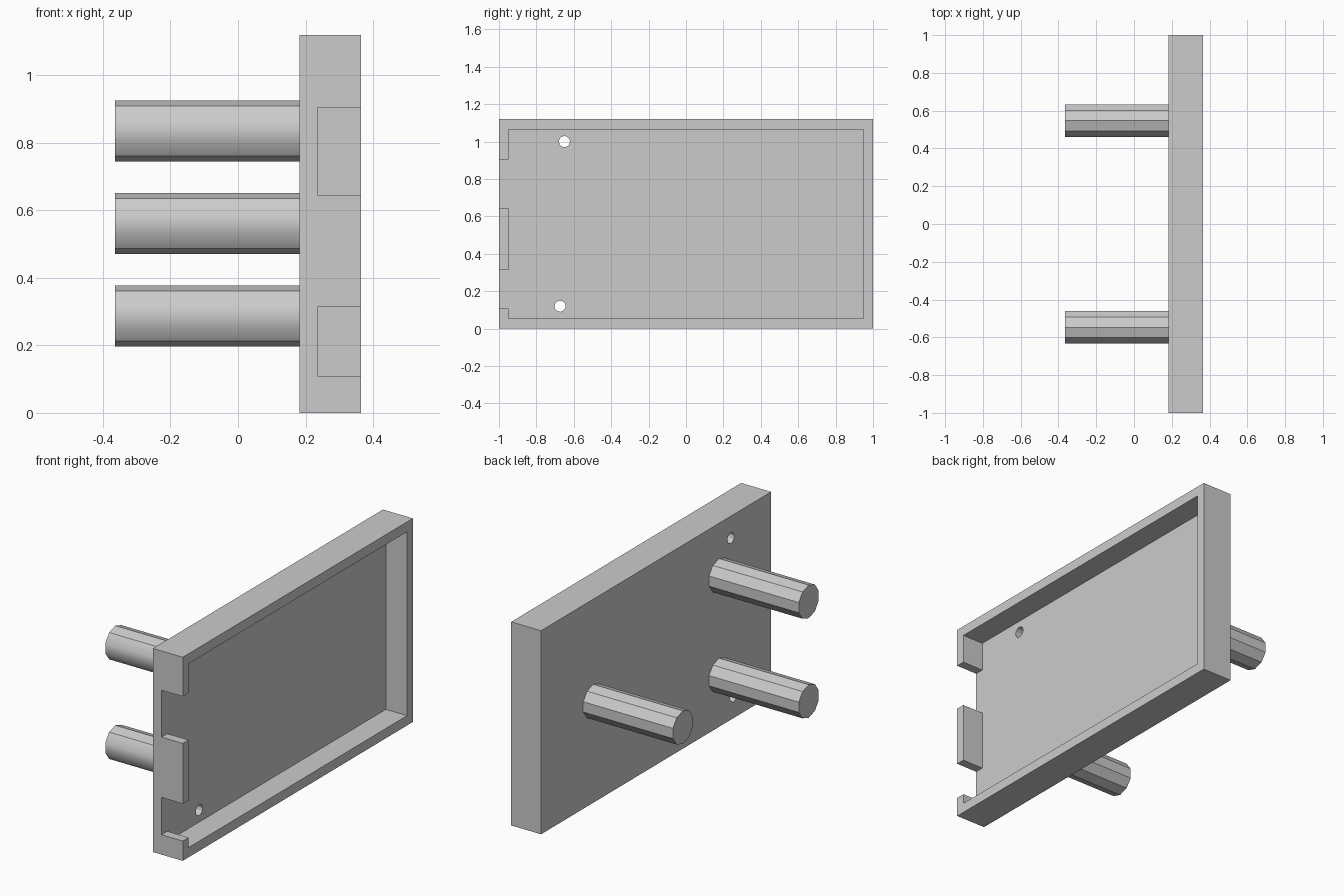
import bpy
import bmesh
from math import pi, radians
from mathutils import Matrix, Vector

default = bpy.data.objects.get("Cube")
if default:
    bpy.data.objects.remove(default, do_unlink=True)

GREY = (0.6, 0.6, 0.6, 1)
grey = bpy.data.materials.new("light grey")
grey.diffuse_color = GREY
grey.use_nodes = True
grey.node_tree.nodes["Principled BSDF"].inputs["Base Color"].default_value = GREY

BACK, PLATE, FLOOR, RIM = -0.364, 0.182, 0.235, 0.364
HEIGHT = 1.12


def make_object(name, bm):
    bmesh.ops.recalc_face_normals(bm, faces=bm.faces)
    mesh = bpy.data.meshes.new(name)
    bm.to_mesh(mesh)
    bm.free()
    mesh.materials.append(grey)
    obj = bpy.data.objects.new(name, mesh)
    bpy.context.collection.objects.link(obj)
    return obj


def prism(name, outline, x0, x1):
    """Extrude a (y, z) outline along x."""
    bm = bmesh.new()
    face = bm.faces.new([bm.verts.new((x0, y, z)) for y, z in outline])
    grown = bmesh.ops.extrude_face_region(bm, geom=[face])["geom"]
    verts = [v for v in grown if isinstance(v, bmesh.types.BMVert)]
    bmesh.ops.translate(bm, verts=verts, vec=Vector((x1 - x0, 0, 0)))
    return make_object(name, bm)


def cylinder(name, y, z, radius, sides, x0, x1, soft_front=False):
    """Cylinder along x with a corner pointing straight up."""
    bm = bmesh.new()
    bmesh.ops.create_cone(bm, cap_ends=True, segments=sides, radius1=radius,
                          radius2=radius, depth=x1 - x0)
    turn = Matrix.Rotation(pi / 2, 4, "Y") @ Matrix.Rotation(pi, 4, "Z")
    bm.transform(Matrix.Translation(((x0 + x1) / 2, y, z)) @ turn)
    # Cylinder corners start on the local y axis; turn one to the top
    bm.transform(Matrix.Translation((0, y, z)) @ Matrix.Rotation(pi / 2, 4, "X")
                 @ Matrix.Translation((0, -y, -z)))
    if soft_front:
        for f in bm.faces:
            f.smooth = len(f.verts) == 4
        for e in bm.edges:
            a, b = e.verts
            lengthwise = abs(a.co.x - b.co.x) > radius
            e.smooth = lengthwise and a.co.y < y - radius * 0.8
    return make_object(name, bm)


def cut(target, cutter):
    cutter.hide_render = True
    mod = target.modifiers.new("cut", "BOOLEAN")
    mod.operation = "DIFFERENCE"
    mod.solver = "EXACT"
    mod.object = cutter
    bpy.context.view_layer.objects.active = target
    bpy.ops.object.modifier_apply(modifier=mod.name)
    bpy.data.objects.remove(cutter, do_unlink=True)


# Tray: a slab hollowed from the right, with two notches through the front wall
tray = prism("tray", [(-1, 0), (1, 0), (1, HEIGHT), (-1, HEIGHT)], PLATE, RIM)
inner, outside = 0.95, -1.1
hollow = [(inner, 1.065), (inner, 0.054), (-inner, 0.054)]
for low, high in [(0.109, 0.314), (0.646, 0.904)]:
    hollow += [(-inner, low), (outside, low), (outside, high), (-inner, high)]
hollow.append((-inner, 1.065))
cut(tray, prism("hollow_cutter", hollow, FLOOR, RIM + 0.1))

# Screw holes through the tray floor
for y, z in [(-0.65, 1.0), (0.717, 1.0), (-0.673, 0.12), (0.833, 0.12)]:
    cut(tray, cylinder("hole_cutter", y, z, 0.03, 12, PLATE - 0.1, FLOOR + 0.1))

# Ten-sided pegs on the back of the tray
pegs = {"upper_front_peg": (-0.547, 0.835),
        "lower_front_peg": (-0.547, 0.287),
        "rear_peg": (0.547, 0.561)}
for name, (y, z) in pegs.items():
    cylinder(name, y, z, 0.091, 10, BACK, PLATE, soft_front=True)
